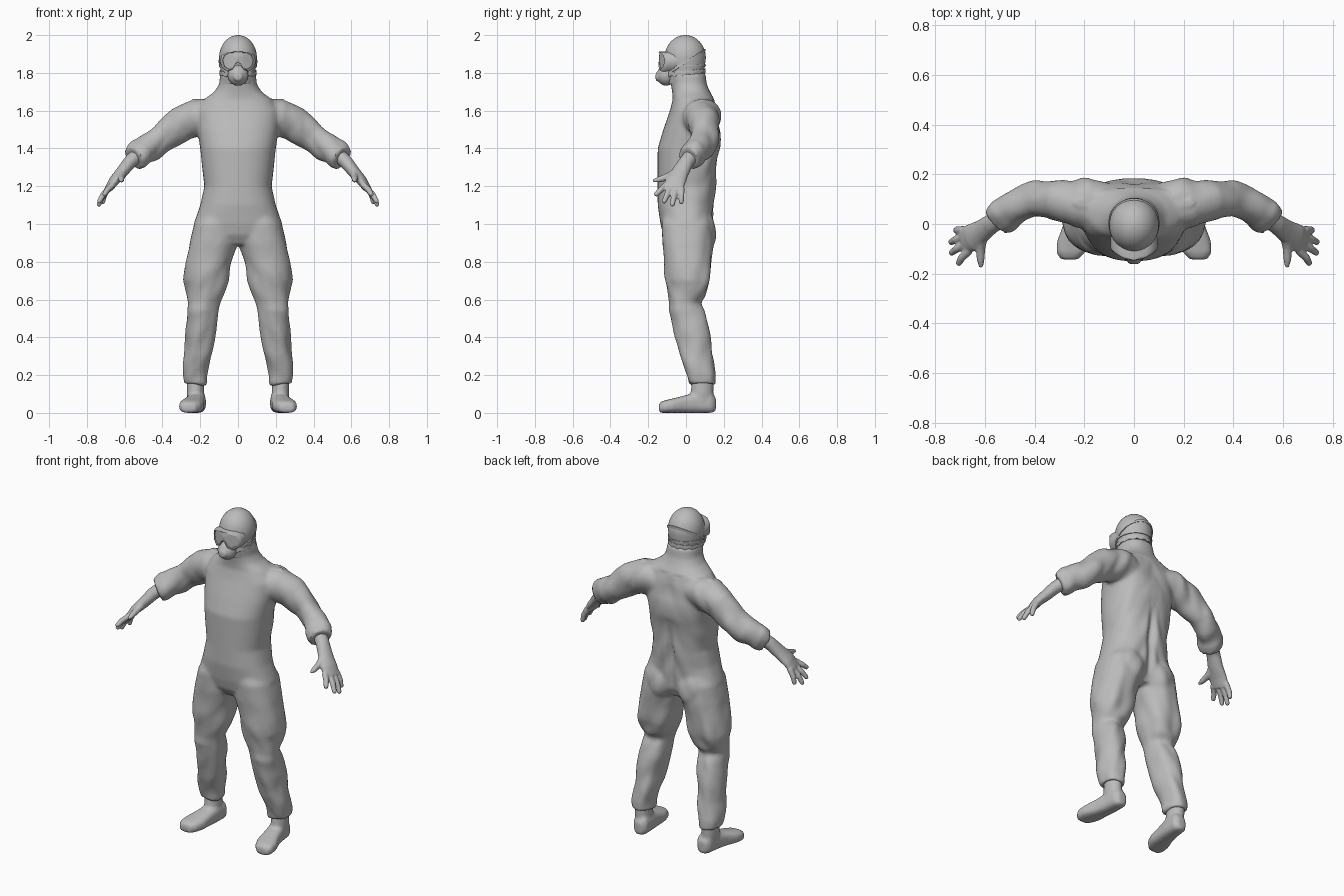
import bpy, bmesh, math
from mathutils import Vector, noise

if "Cube" in bpy.data.objects:
    bpy.data.objects.remove(bpy.data.objects["Cube"])

grey = bpy.data.materials.new("plain grey")
grey.use_nodes = True
grey.diffuse_color = (0.5, 0.5, 0.5, 1)
grey.node_tree.nodes["Principled BSDF"].inputs["Base Color"].default_value = (0.5, 0.5, 0.5, 1)

X, Y, Z = Vector((1, 0, 0)), Vector((0, 1, 0)), Vector((0, 0, 1))


def skin(bm, rings, cap=True):
    """Bridge equal rings of points, capping both ends."""
    loops = [[bm.verts.new(co) for co in ring] for ring in rings]
    n = len(loops[0])
    for a, b in zip(loops, loops[1:]):
        for i in range(n):
            bm.faces.new((a[i], a[(i + 1) % n], b[(i + 1) % n], b[i]))
    if cap:
        bm.faces.new(loops[0])
        bm.faces.new(loops[-1])


def loft(bm, rows, axis=None, side=X, power=2.0, flip=1, n=28):
    """Rows are x, y, z, half width, half depth; rings follow the path unless an axis is given."""
    centres = [Vector(r[:3]) for r in rows]
    rings = []
    for i, row in enumerate(rows):
        t = axis or (centres[min(i + 1, len(rows) - 1)] - centres[max(i - 1, 0)]).normalized()
        u = (side - t * side.dot(t)).normalized()
        v = t.cross(u)
        ring = []
        for k in range(n):
            a = math.tau * k / n
            c, s = math.cos(a), math.sin(a)
            c = math.copysign(abs(c) ** (2 / power), c)
            s = math.copysign(abs(s) ** (2 / power), s)
            p = centres[i] + u * c * row[3] + v * s * row[4]
            ring.append((p.x * flip, p.y, p.z))
        rings.append(ring)
    skin(bm, rings)


def ball(bm, centre, radii):
    made = bmesh.ops.create_uvsphere(bm, u_segments=32, v_segments=20, radius=1)["verts"]
    bmesh.ops.scale(bm, vec=radii, verts=made)
    bmesh.ops.translate(bm, vec=centre, verts=made)


def finish(bm, name, voxel=0, rounds=0):
    """Make the object; with a voxel size, fuse its pieces into one soft skin."""
    bmesh.ops.recalc_face_normals(bm, faces=bm.faces)
    mesh = bpy.data.meshes.new(name)
    bm.to_mesh(mesh)
    bm.free()
    ob = bpy.data.objects.new(name, mesh)
    bpy.context.collection.objects.link(ob)
    if voxel:
        fuse = ob.modifiers.new("fuse", "REMESH")
        fuse.mode, fuse.voxel_size = "VOXEL", voxel
        soft = ob.modifiers.new("soften", "SMOOTH")
        soft.factor, soft.iterations = 0.5, rounds
        graph = bpy.context.evaluated_depsgraph_get()
        baked = bpy.data.meshes.new_from_object(ob.evaluated_get(graph))
        ob.modifiers.clear()
        ob.data = baked
    ob.data.materials.clear()
    ob.data.materials.append(grey)
    bpy.ops.object.select_all(action="DESELECT")
    ob.select_set(True)
    bpy.context.view_layer.objects.active = ob
    bpy.ops.object.shade_smooth_by_angle(angle=math.radians(50))
    return ob


# Coverall: torso, legs, seat and sleeves fused together
torso = [(.89, .01, .12, .10), (.94, .01, .22, .13), (1.0, .005, .235, .14),
         (1.1, 0, .2, .15), (1.2, .005, .178, .155), (1.3, .01, .19, .16),
         (1.4, .015, .2, .165), (1.5, .03, .215, .15), (1.6, .04, .22, .125),
         (1.66, .04, .18, .11), (1.7, .027, .125, .10), (1.74, .015, .1, .095),
         (1.8, .003, .094, .1)]
# Leg rows: height, inner, outer, front, back
leg = [(1.08, .02, .18, -.11, .12), (1.0, .01, .232, -.13, .14), (.9, 0, .258, -.125, .145),
       (.8, .03, .275, -.115, .135), (.7, .05, .288, -.105, .125), (.62, .075, .268, -.095, .105),
       (.58, .09, .262, -.088, .075), (.54, .1, .27, -.09, .095), (.4, .125, .277, -.06, .13),
       (.3, .145, .28, -.035, .145), (.2, .165, .288, -.002, .158), (.15, .17, .288, .012, .158)]
sleeve = [(.1, .06, 1.57, .1, .09), (.22, .085, 1.565, .1, .1), (.3, .096, 1.53, .08, .095),
          (.39, .1, 1.46, .072, .078), (.46, .08, 1.41, .07, .073), (.5, .055, 1.385, .067, .07),
          (.52, .042, 1.372, .072, .074), (.55, .015, 1.35, .062, .064)]
bm = bmesh.new()
loft(bm, [(0, y, z, a, b) for z, y, a, b in torso], Z, power=2.3, n=40)
for s in (1, -1):
    loft(bm, [((i + o) / 2, (f + b) / 2, z, (o - i) / 2, (b - f) / 2) for z, i, o, f, b in leg],
         Z, power=2.3, flip=s)
    loft(bm, sleeve, side=Y, flip=s)
    ball(bm, (s * .1, .075, .96), (.1, .085, .12))
suit = finish(bm, "coverall", .011, 5)

# Cloth folds, strongest on limbs and back, with a crease down the lower back
normals = [v.normal.copy() for v in suit.data.vertices]
for v, nrm in zip(suit.data.vertices, normals):
    x, y, z = abs(v.co.x), v.co.y, v.co.z
    limb = min(1, max(0, (.95 - z) * 5, (x - .24) * 10, y * 6))
    if z < 1.66:
        fold = noise.noise(Vector((x * 11, y * 11, z * 8 + x * 9)))
        v.co += nrm * fold * .014 * limb
    if nrm.y > 0 and .86 < z < 1.4:
        v.co.y -= .028 * math.exp(-(x / .022) ** 2) * math.sin((z - .86) / .54 * math.pi)

# Gloves: palm, four fingers and thumb
bm = bmesh.new()
across = Vector((-.25, -.9, .15)).normalized()
palm = [(.52, .04, 1.375, .042, .04), (.575, 0, 1.325, .04, .036), (.615, -.03, 1.275, .047, .032),
        (.655, -.055, 1.23, .056, .027), (.685, -.07, 1.185, .055, .02)]
# Fingers: base offset across the palm, then tip
fingers = [(-.043, (.717, -.025, 1.105)), (-.014, (.74, -.075, 1.092)),
           (.015, (.738, -.12, 1.11)), (.044, (.708, -.165, 1.15))]
for s in (1, -1):
    loft(bm, palm, side=across, flip=s, n=20)
    for offset, tip in fingers:
        root, tip = Vector((.675, -.065, 1.2)) + across * offset, Vector(tip)
        path = [root.lerp(tip, t) + X * bend for t, bend in
                ((0, 0), (.5, .008), (.92, .003), (1, 0))]
        loft(bm, [(*p, r, r) for p, r in zip(path, (.017, .016, .013, .006))], side=across, flip=s, n=12)
    thumb = [(.61, -.04, 1.28, .025), (.618, -.095, 1.25, .02), (.618, -.145, 1.235, .016), (.616, -.175, 1.228, .008)]
    loft(bm, [(*t, t[3]) for t in thumb], side=Z, flip=s, n=12)
finish(bm, "gloves", .006, 3)

# Boots
boot = [(.215, .158, .045, .025, .035), (.215, .135, .055, .045, .055), (.22, .06, .055, .05, .055),
        (.23, 0, .047, .054, .047), (.245, -.07, .038, .065, .038), (.255, -.115, .033, .058, .033),
        (.26, -.143, .026, .035, .026)]
bm = bmesh.new()
for s in (1, -1):
    loft(bm, boot, Y, power=2.8, flip=s)
    loft(bm, [(.22, .075, .04, .046, .07), (.225, .085, .11, .046, .06), (.227, .09, .2, .045, .055)], Z, flip=s)
finish(bm, "boots", .009, 4)


# Head
def head_scale(z):
    return math.sqrt(max(0, 1 - ((z - 1.88) / .12) ** 2)) if z > 1.88 else 1 - 1.1 * (1.88 - z)


bm = bmesh.new()
heights = [1.74, 1.8, 1.84, 1.88] + [1.88 + .12 * math.sin(math.pi / 2 * k / 10) for k in range(1, 10)] + [1.9999]
loft(bm, [(0, -.004, z, .1 * head_scale(z), .109 * head_scale(z)) for z in heights], Z, n=40)
finish(bm, "head")


# Straps and hood rim wrapped round the head
def band(name, level, slope, half, thick, wave=0):
    bm = bmesh.new()
    rings = []
    for dz, out in ((-half, -.01), (-half, thick), (0, thick * 1.3), (half, thick), (half, -.01)):
        ring = []
        for k in range(96):
            a = math.tau * k / 96
            z = level + slope * .1 * math.sin(a) + wave * math.sin(14 * a)
            f = head_scale(z)
            ring.append(((.1 * f + out) * math.cos(a), -.004 + (.109 * f + out) * math.sin(a), z + dz))
        rings.append(ring)
    skin(bm, rings, cap=False)
    finish(bm, name)


band("goggle_strap", 1.855, .65, .007, .004)
band("mask_strap", 1.835, .05, .005, .004)
band("hood_rim", 1.80, .1, .011, .006, .003)

# Goggles: curved frame with a recessed lens
half = [(.05, 1.91), (.082, 1.895), (.093, 1.865), (.083, 1.828), (.055, 1.81), (.028, 1.82), (.012, 1.848)]
outline = [(0, 1.912)] + half + [(0, 1.854)] + [(-x, z) for x, z in reversed(half)]
bm = bmesh.new()
rings = []
for scale, depth in ((1, -.085), (1.03, -.138), (.98, -.146), (.88, -.147), (.86, -.14), (.4, -.142), (.05, -.143)):
    pts = [(x * scale, 1.88 + (z - 1.88) * scale) for x, z in outline]
    rings.append([(x, depth + 5 * x * x, z) for x, z in pts])
skin(bm, rings)
finish(bm, "goggles")

# Breathing mask with a small front filter
bm = bmesh.new()
ball(bm, (0, -.105, 1.787), (.055, .05, .055))
loft(bm, [(0, -.13, 1.782, .03, .028), (0, -.155, 1.78, .026, .024), (0, -.161, 1.78, .018, .016)], Y, n=24)
finish(bm, "breathing_mask", .006, 3)
